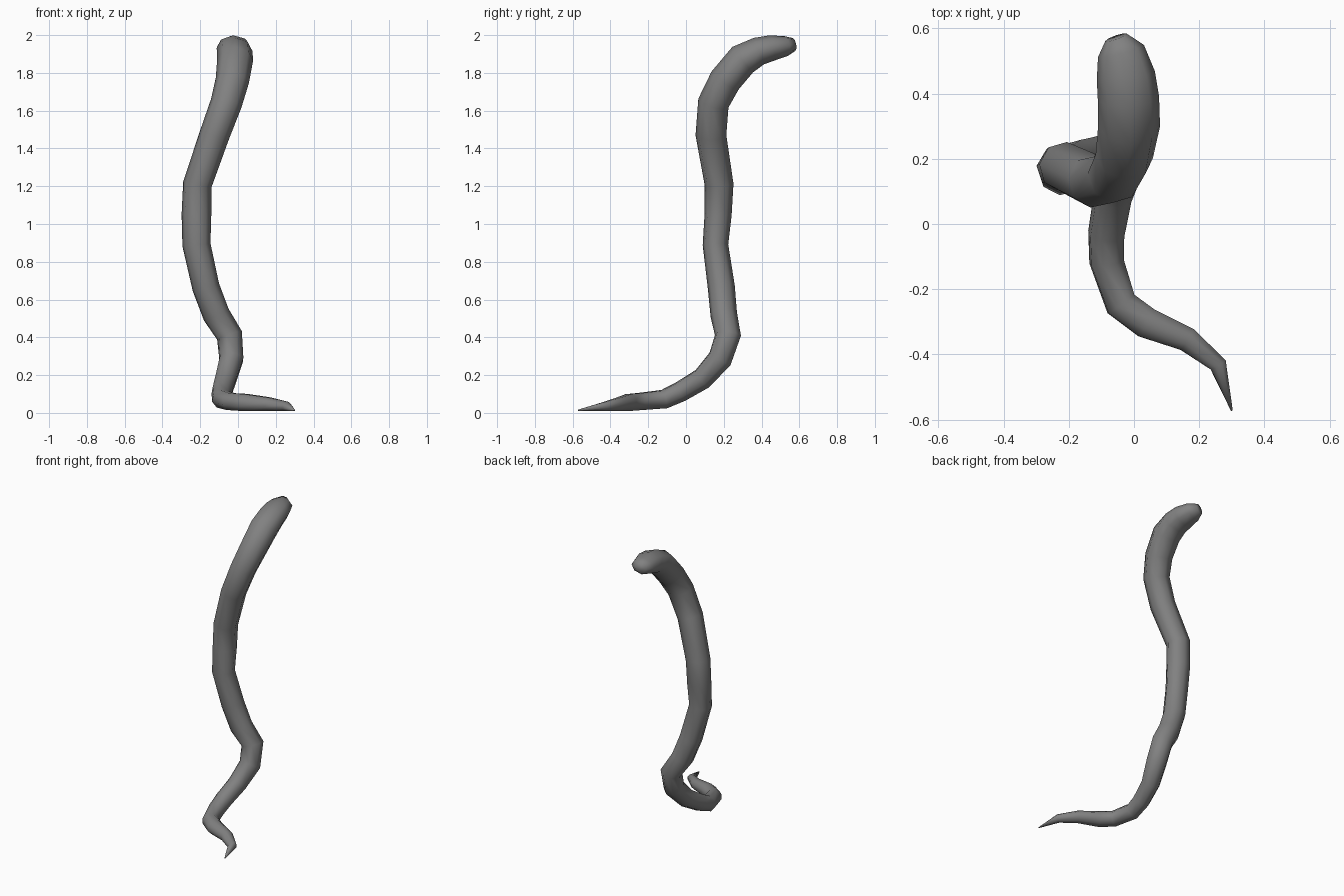
import bpy
import bmesh
import math
from mathutils import Vector

if "Cube" in bpy.data.objects:
    bpy.data.objects.remove(bpy.data.objects["Cube"], do_unlink=True)

SIDES = 8

# Centre line from blunt end to tail tip: x, y, z, half width, half thickness
PATH = [
    (-0.055, 0.572, 1.95, 0.035, 0.035),
    (-0.04, 0.53, 1.942, 0.073, 0.053),
    (-0.025, 0.455, 1.932, 0.09, 0.068),
    (-0.017, 0.385, 1.915, 0.094, 0.075),
    (-0.015, 0.30, 1.87, 0.095, 0.087),
    (-0.03, 0.207, 1.76, 0.089, 0.086),
    (-0.062, 0.145, 1.64, 0.084, 0.083),
    (-0.125, 0.132, 1.47, 0.08, 0.082),
    (-0.215, 0.175, 1.21, 0.077, 0.077),
    (-0.22, 0.17, 1.05, 0.079, 0.072),
    (-0.22, 0.156, 0.89, 0.075, 0.068),
    (-0.17, 0.187, 0.665, 0.073, 0.072),
    (-0.115, 0.20, 0.52, 0.073, 0.071),
    (-0.045, 0.222, 0.41, 0.07, 0.07),
    (-0.035, 0.18, 0.285, 0.067, 0.068),
    (-0.065, 0.085, 0.18, 0.06, 0.06),
    (-0.085, -0.03, 0.112, 0.057, 0.056),
    (-0.084, -0.115, 0.073, 0.055, 0.052),
    (-0.04, -0.245, 0.06, 0.053, 0.048),
    (0.038, -0.303, 0.055, 0.052, 0.048),
    (0.163, -0.354, 0.046, 0.041, 0.038),
    (0.258, -0.432, 0.034, 0.029, 0.025),
    (0.30, -0.572, 0.014, 0.003, 0.003),
]

# Body: rings swept along the centre line, carrying the frame without twist
bm = bmesh.new()
points = [Vector(p[:3]) for p in PATH]
side = Vector((1, 0, 0))
rings = []
for i, (centre, row) in enumerate(zip(points, PATH)):
    before = points[max(i - 1, 0)]
    after = points[min(i + 1, len(points) - 1)]
    a, b = (centre - before).normalized(), (after - centre).normalized()
    along = (a + b).normalized()
    side = (side - along * side.dot(along)).normalized()
    up = side.cross(along)
    ring = []
    for k in range(SIDES):
        t = math.tau * k / SIDES
        offset = side * math.cos(t) * row[3] + up * math.sin(t) * row[4]
        ring.append(bm.verts.new(centre + offset))
    rings.append(ring)

for r0, r1 in zip(rings, rings[1:]):
    for k in range(SIDES):
        n = (k + 1) % SIDES
        bm.faces.new((r0[k], r0[n], r1[n], r1[k]))
bm.faces.new(rings[0])
bm.faces.new(rings[-1])
bmesh.ops.recalc_face_normals(bm, faces=bm.faces)

mesh = bpy.data.meshes.new("curved_body")
bm.to_mesh(mesh)
bm.free()
body = bpy.data.objects.new("curved_body", mesh)
bpy.context.collection.objects.link(body)

# Grey surface
grey = bpy.data.materials.new("plain_grey")
grey.use_nodes = True
colour = (0.22, 0.22, 0.22, 1)
grey.diffuse_color = colour
shader = next(n for n in grey.node_tree.nodes if n.type == "BSDF_PRINCIPLED")
shader.inputs["Base Color"].default_value = colour
mesh.materials.append(grey)

# Smooth shading over the whole tube
for polygon in mesh.polygons:
    polygon.use_smooth = True
